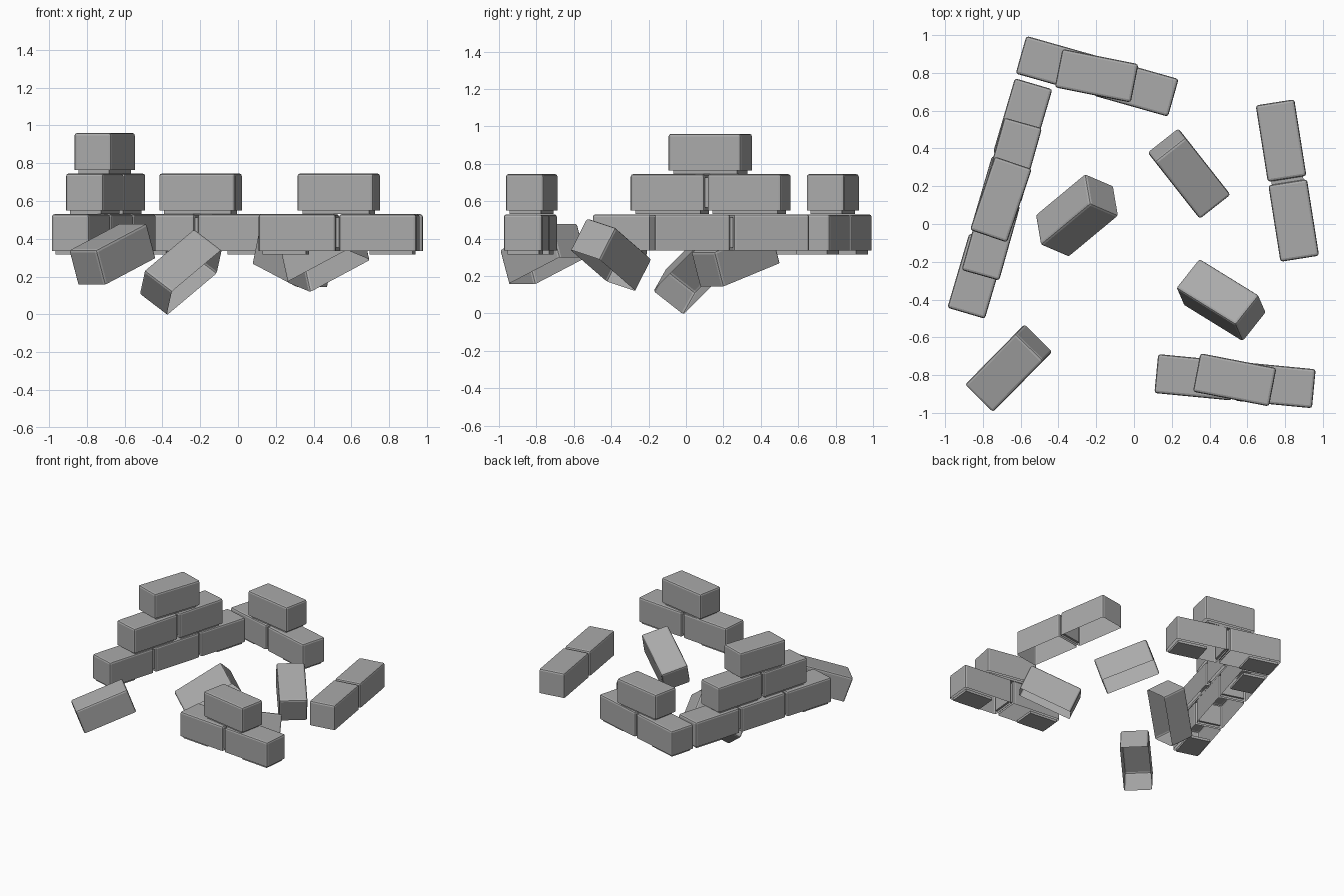
import bpy, bmesh, math
from mathutils import Matrix, Vector

if "Cube" in bpy.data.objects:
    bpy.data.objects.remove(bpy.data.objects["Cube"], do_unlink=True)

LENGTH, WIDTH, HEIGHT = 0.41, 0.207, 0.195
JOINT = 0.018
PITCH = LENGTH + JOINT
TIERS = [0.335, 0.55, 0.765]      # underside of each course

grey = bpy.data.materials.new("stone_grey")
grey.use_nodes = True
grey.diffuse_color = (0.4, 0.4, 0.4, 1)
grey.node_tree.nodes["Principled BSDF"].inputs["Base Color"].default_value = (0.4, 0.4, 0.4, 1)


def block(name, size, matrix, hollow=False):
    """Box centred on the matrix; hollow blocks are open underneath."""
    bm = bmesh.new()
    bmesh.ops.create_cube(bm, size=1)
    bmesh.ops.scale(bm, vec=size, verts=bm.verts)
    if hollow:
        under = [f for f in bm.faces if f.normal.z < -0.5]
        bmesh.ops.delete(bm, geom=under, context='FACES_ONLY')
        edges = [e for e in bm.edges if len(e.link_faces) == 2]
        bmesh.ops.bevel(bm, geom=edges, offset=0.014, segments=2,
                        profile=0.5, affect='EDGES')
    mesh = bpy.data.meshes.new(name)
    bm.to_mesh(mesh)
    bm.free()
    mesh.materials.append(grey)
    obj = bpy.data.objects.new(name, mesh)
    bpy.context.collection.objects.link(obj)
    obj.matrix_world = matrix
    return obj


def brick(name, matrix):
    return block(name, (LENGTH, WIDTH, HEIGHT), matrix, hollow=True)


def course(name, count, x, y, tier, angle, bed=True):
    """Row of bricks with recessed mortar joints and mortar beds below."""
    z = TIERS[tier] + HEIGHT / 2
    base = Matrix.Translation((x, y, z)) @ Matrix.Rotation(math.radians(angle), 4, 'Z')
    for i in range(count):
        offset = (i - (count - 1) / 2) * PITCH
        brick(f"{name}_brick_{i + 1}", base @ Matrix.Translation((offset, 0, 0)))
        if i:
            block(f"{name}_joint_{i}", (JOINT + 0.03, 0.17, 0.16),
                  base @ Matrix.Translation((offset - PITCH / 2, 0, 0)))
        # beds sit under the outer halves of the lowest rows
        outer = (offset > 0) - (offset < 0)
        if bed and (tier or outer):
            size = 0.36 if tier else 0.23
            shift = 0 if tier else outer * 0.07
            block(f"{name}_bed_{i + 1}", (size, 0.17, 0.02),
                  base @ Matrix.Translation((offset + shift, 0, -HEIGHT / 2 - 0.009)))


def loose(name, centre, axis, up):
    """Tumbled brick, given its long axis and its upward direction."""
    a = Vector(axis).normalized()
    u = Vector(up)
    u = (u - a * u.dot(a)).normalized()
    w = u.cross(a)
    rot = Matrix((a, w, u)).transposed().to_4x4()
    brick(name, Matrix.Translation(centre) @ rot)


# Long stepped wall
course("long_wall_bottom", 3, -0.71, 0.135, 0, 73.6)
course("long_wall_middle", 2, -0.70, 0.132, 1, 74.3)
course("long_wall_top", 1, -0.705, 0.13, 2, 71.3)

# Rear and front stepped walls
course("rear_wall_bottom", 2, -0.195, 0.782, 0, -15.8)
course("rear_wall_top", 1, -0.198, 0.785, 1, -11.3)
course("front_wall_bottom", 2, 0.535, -0.832, 0, -5.5)
course("front_wall_top", 1, 0.533, -0.825, 1, -11)

# Isolated pair
course("side_pair", 2, 0.812, 0.23, 0, 99, bed=False)

# Tumbled bricks
loose("loose_brick_front", (-0.665, -0.765, 0.32), (0.66, 0.67, 0.35), (0, 0, 1))
loose("loose_brick_middle", (-0.305, 0.047, 0.225), (0.265, 0.22, 0.223), (-0.14, 0.06, 0.107))
loose("loose_brick_rear", (0.293, 0.265, 0.30), (-0.59, 0.75, 0.31), (0, 0, 1))
loose("loose_brick_right", (0.46, -0.40, 0.315), (0.774, -0.478, 0.415), (-0.19, 0.44, 0.87))
